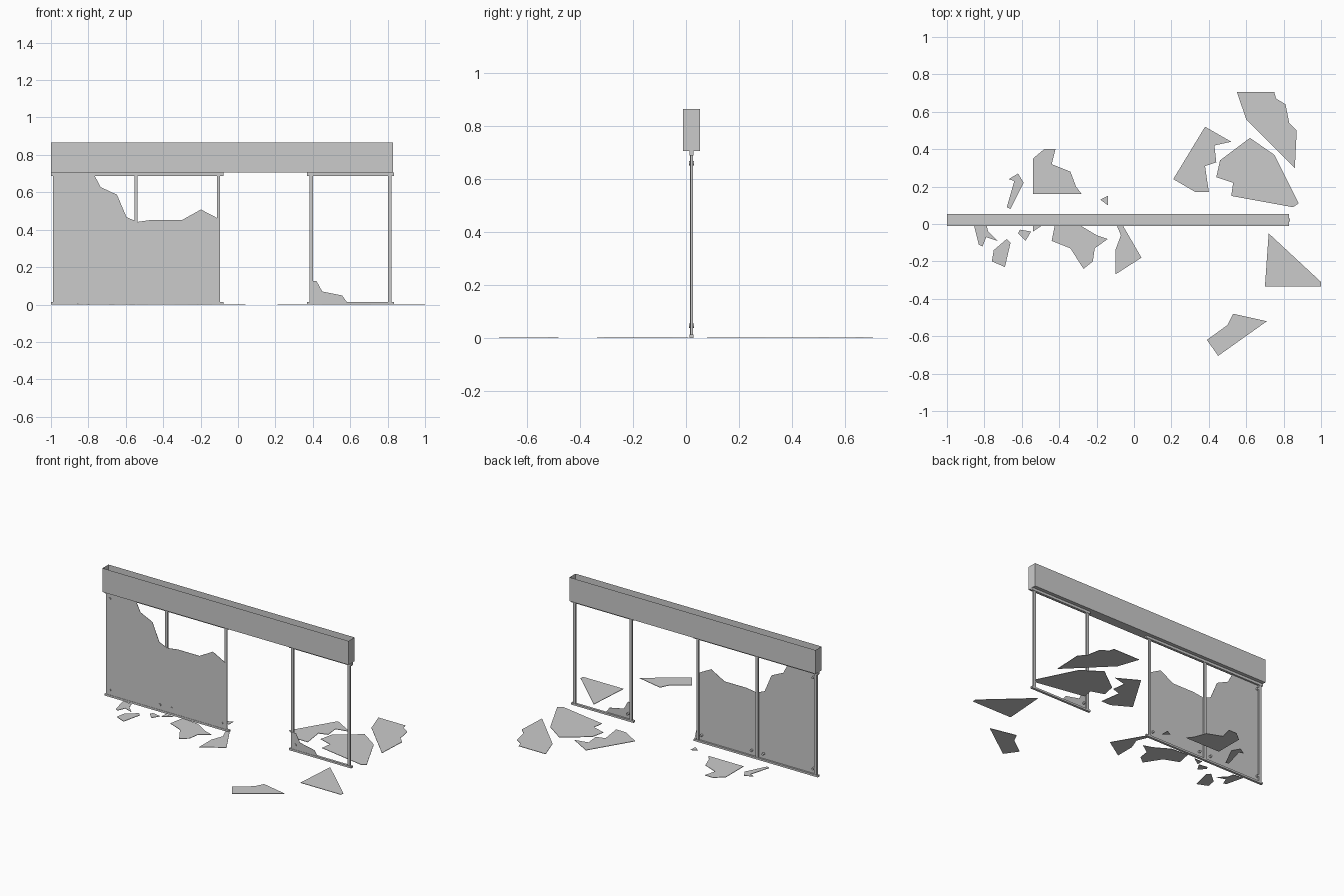
import bpy, bmesh
from mathutils import Matrix

if "Cube" in bpy.data.objects:
    bpy.data.objects.remove(bpy.data.objects["Cube"])

YC = 0.0207  # centre plane of the wall


def finish(bm, name):
    bmesh.ops.recalc_face_normals(bm, faces=bm.faces)
    me = bpy.data.meshes.new(name)
    bm.to_mesh(me)
    bm.free()
    ob = bpy.data.objects.new(name, me)
    bpy.context.collection.objects.link(ob)
    return ob


def box(name, x0, x1, y0, y1, z0, z1, open_top=False):
    bm = bmesh.new()
    bmesh.ops.create_cube(bm, size=1)
    for v in bm.verts:
        v.co.x = x0 if v.co.x < 0 else x1
        v.co.y = y0 if v.co.y < 0 else y1
        v.co.z = z0 if v.co.z < 0 else z1
    if open_top:
        top = [f for f in bm.faces if all(v.co.z == max(w.co.z for w in bm.verts) for v in f.verts)]
        bmesh.ops.delete(bm, geom=top, context='FACES_ONLY')
    return finish(bm, name)


def slab(name, points, offset):
    """Extrude a closed 3D outline by an offset vector."""
    bm = bmesh.new()
    face = bm.faces.new([bm.verts.new(p) for p in points])
    ext = bmesh.ops.extrude_face_region(bm, geom=[face], use_keep_orig=True)
    verts = [g for g in ext['geom'] if isinstance(g, bmesh.types.BMVert)]
    bmesh.ops.translate(bm, verts=verts, vec=offset)
    return finish(bm, name)


def bolt(name, x, z):
    bm = bmesh.new()
    rot = Matrix.Translation((x, YC, z)) @ Matrix.Rotation(1.5707963, 4, 'X')
    bmesh.ops.create_cone(bm, cap_ends=True, segments=12, radius1=0.008,
                          radius2=0.008, depth=0.02, matrix=rot)
    ob = finish(bm, name)
    return ob


# Header: hollow box, open at the top
box("header", -1.0, 0.83, YC - 0.032, YC + 0.032, 0.705, 0.865, open_top=True)

# Head and sill rails of the two bays
for side, x0, x1 in (("left", -1.0, -0.077), ("right", 0.37, 0.833)):
    box(side + "_sill_rail", x0, x1, YC - 0.008, YC + 0.008, 0, 0.013)
    box(side + "_head_rail", x0, x1, YC - 0.008, YC + 0.008, 0.688, 0.705)

# Posts
for i, x in enumerate((-0.981, -0.545, -0.104, 0.391, 0.812)):
    box(f"post_{i}", x - 0.009, x + 0.009, YC - 0.0035, YC + 0.006, 0.013, 0.688)

# Broken glass still in the frame, in front of the posts
GLASS = [(-.99, .013), (-.99, .69), (-.767, .69), (-.735, .628), (-.647, .587),
         (-.596, .467), (-.537, .442), (-.46, .453), (-.297, .453),
         (-.198, .508), (-.097, .455), (-.097, .013)]
CORNER = [(.382, .013), (.382, .125), (.42, .125), (.45, .07), (.557, .048), (.582, .013)]
for name, outline in (("broken_pane", GLASS), ("pane_remnant", CORNER)):
    slab(name, [(x, YC - 0.006, z) for x, z in outline], (0, 0.002, 0))

# Fixing bolts through the glass
for i, (x, z) in enumerate([(-.962, .66), (-.962, .047), (-.59, .047),
                            (-.503, .047), (-.13, .047), (.417, .047)]):
    bolt(f"bolt_{i}", x, z)

# Glass shards lying on the floor (outlines in hundredths)
BACK = [
    [(-54, 35), (-48, 40), (-42, 40), (-44, 32), (-34, 28), (-31, 20), (-28, 16), (-54, 16)],
    [(-67, 24), (-62, 27), (-59, 22), (-66, 8), (-68, 9), (-64, 23)],
    [(-18, 13), (-14, 15), (-14, 10)],
    [(38, 52), (52, 44), (43, 42), (44, 33), (38, 31), (40, 17), (33, 17), (21, 24)],
    [(62, 46), (75, 37), (88, 11), (85, 9), (52, 15), (53, 22), (44, 25), (46, 34)],
    [(55, 70.5), (75, 70.5), (76, 67), (81, 64), (83, 54), (87, 50), (86, 30), (60, 56)],
]
FRONT = [
    [(72, -5), (100, -31), (100, -33.5), (70, -33.5)],
    [(53, -48), (71, -52), (45, -70.5), (39, -62), (50, -54)],
    [(-86, 1), (-79, 0), (-78, -4), (-73, -9), (-79, -7), (-81, -12), (-83, -11)],
    [(-68, -8), (-66, -10), (-69, -23), (-76, -20), (-75, -14)],
    [(-61, -3), (-55, -4), (-58, -9), (-62, -5)],
    [(-54, 0), (-48, 0), (-54, -4)],
    [(-42, 1), (-30, 0), (-20, -6), (-14, -8), (-21, -13), (-22, -20),
     (-27, -24), (-34, -13), (-44, -9)],
    [(-10, 1), (-7, 1), (4, -18), (-10, -27), (-10, -14), (-7, -6)],
]
for side, shards in (("back", BACK), ("front", FRONT)):
    for i, outline in enumerate(shards):
        slab(f"{side}_shard_{i}", [(x / 100, y / 100, 0) for x, y in outline], (0, 0, 0.003))
